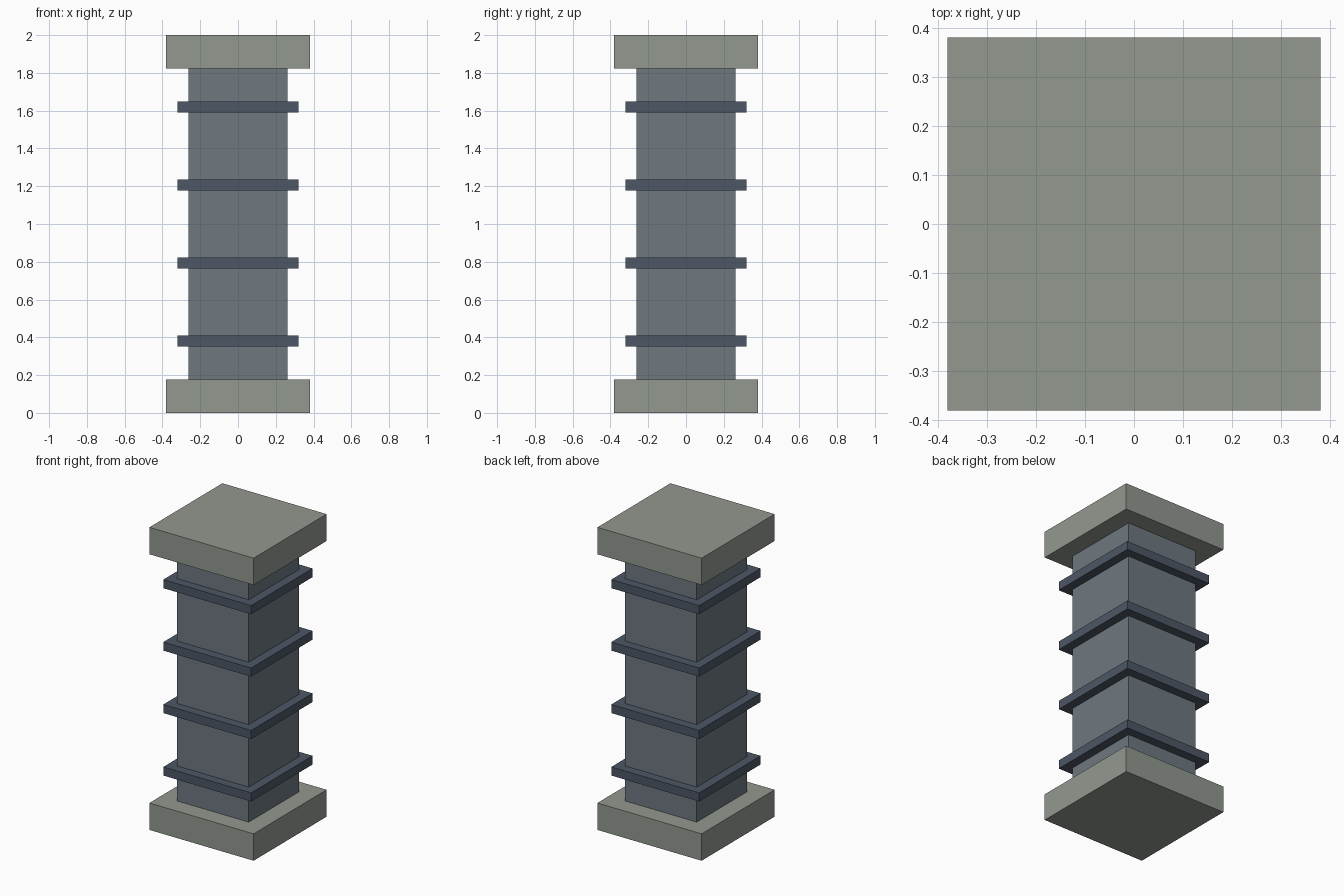
import bpy

if "Cube" in bpy.data.objects:
    bpy.data.objects.remove(bpy.data.objects["Cube"], do_unlink=True)


def material(name, rgb):
    mat = bpy.data.materials.new(name)
    mat.use_nodes = True
    color = (*rgb, 1.0)
    mat.diffuse_color = color
    mat.node_tree.nodes["Principled BSDF"].inputs["Base Color"].default_value = color
    return mat


def slab(name, half_width, bottom, top, mat):
    """Square block centred on the z axis, spanning bottom to top."""
    bpy.ops.mesh.primitive_cube_add(size=1, location=(0, 0, (bottom + top) / 2))
    obj = bpy.context.object
    obj.name = name
    obj.scale = (2 * half_width, 2 * half_width, top - bottom)
    bpy.ops.object.transform_apply(location=False, rotation=False, scale=True)
    obj.data.materials.append(mat)
    return obj


stone = material("pale stone", (0.288, 0.314, 0.275))
slate = material("slate grey", (0.156, 0.188, 0.216))
steel = material("dark blue steel", (0.074, 0.095, 0.133))

HEIGHT = 2.0
PLINTH = 0.178
BAND = 0.057

# Matching plinth and capital
slab("base_plinth", 0.381, 0, PLINTH, stone)
slab("top_capital", 0.381, HEIGHT - PLINTH, HEIGHT, stone)

# Square shaft between them
slab("shaft", 0.262, PLINTH, HEIGHT - PLINTH, slate)

# Four evenly spaced bands around the shaft
for i in range(4):
    z = HEIGHT / 2 + (i - 1.5) * 0.4127
    slab(f"band_{i + 1}", 0.321, z - BAND / 2, z + BAND / 2, steel)
